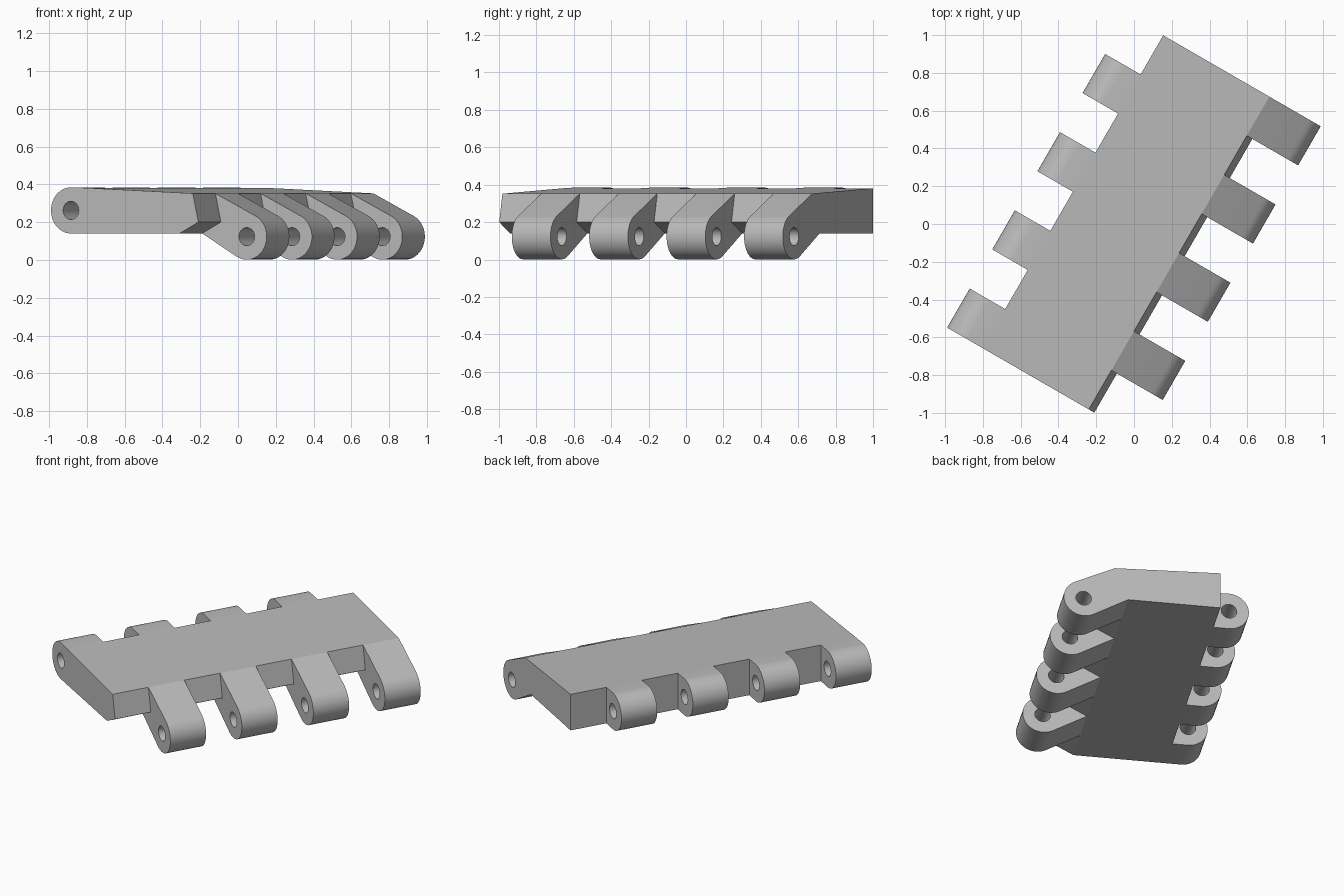
import bpy, bmesh
from math import cos, sin, radians, pi

if "Cube" in bpy.data.objects:
    bpy.data.objects.remove(bpy.data.objects["Cube"], do_unlink=True)

grey = bpy.data.materials.new("plain_grey")
grey.use_nodes = True
grey.diffuse_color = (0.5, 0.5, 0.5, 1)
grey.node_tree.nodes["Principled BSDF"].inputs["Base Color"].default_value = (0.5, 0.5, 0.5, 1)

START, END = -0.966, 0.946        # ends of the link along its length
STEP = (END - START) / 8          # width of one knuckle
R, HOLE = 0.122, 0.048            # knuckle and pin hole radii


def arc(cx, cz, r, a, b, n):
    """Points on an arc from angle a to b in degrees."""
    return [(cx + r * cos(radians(a + (b - a) * i / n)),
             cz + r * sin(radians(a + (b - a) * i / n))) for i in range(n + 1)]


def extrude(name, loops, y, width):
    """Extrude a side profile (outline plus optional holes) along the length."""
    bm = bmesh.new()
    edges = []
    for loop in loops:
        vs = [bm.verts.new((u, y, z)) for u, z in loop]
        edges += [bm.edges.new((vs[i - 1], v)) for i, v in enumerate(vs)]
    bmesh.ops.triangle_fill(bm, edges=edges, use_beauty=True)
    res = bmesh.ops.extrude_face_region(bm, geom=bm.faces[:])
    moved = [g for g in res["geom"] if isinstance(g, bmesh.types.BMVert)]
    bmesh.ops.translate(bm, verts=moved, vec=(0, width, 0))
    bmesh.ops.recalc_face_normals(bm, faces=bm.faces[:])
    mesh = bpy.data.meshes.new(name)
    bm.to_mesh(mesh)
    bm.free()
    mesh.materials.append(grey)
    ob = bpy.data.objects.new(name, mesh)
    bpy.context.collection.objects.link(ob)
    ob.rotation_euler.z = -pi / 6
    ob.location = (0.002, -0.0055, 0)
    bpy.ops.object.select_all(action='DESELECT')
    ob.select_set(True)
    bpy.context.view_layer.objects.active = ob
    bpy.ops.object.shade_smooth_by_angle(angle=radians(25))
    return ob


# Plate: gently sloping top, undercut front edge
top_edge, lip, heel = (0.279, 0.352), (0.313, 0.2), (0.198, 0.14)
wall = -0.37
extrude("track_plate", [[(wall, 0.14), (wall, 0.381), top_edge, lip, heel]], START, END - START)

# Knuckle outlines: level on one side, drooping on the other
level = [(wall, 0.381)] + arc(-0.465, 0.262, R, 90, 270, 24) + [(wall, 0.14)]
droop = [heel, lip, top_edge] + arc(0.471, 0.123, R, 64, -120, 24)
level_hole = arc(-0.465, 0.262, HOLE, 0, 345, 23)
droop_hole = arc(0.471, 0.123, HOLE, 0, 345, 23)

# Alternating knuckles along both long edges
for k in range(4):
    y = START + 2 * k * STEP
    extrude(f"level_knuckle_{k + 1}", [level, level_hole], y, STEP)
    extrude(f"drooping_knuckle_{k + 1}", [droop, droop_hole], y + STEP, STEP)
